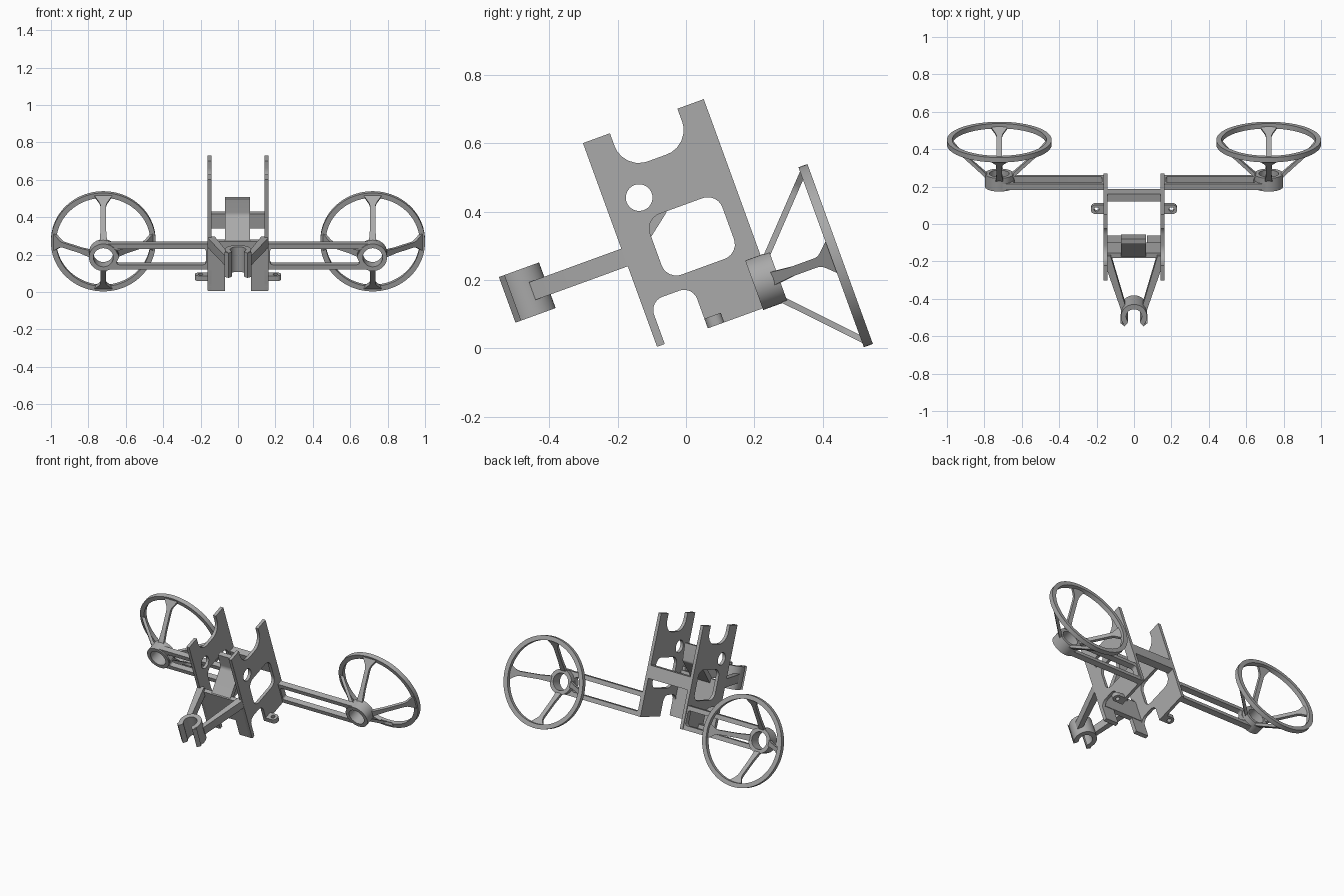
import bpy, bmesh, math
from mathutils import Matrix, Vector

old = bpy.data.objects.get("Cube")
if old:
    bpy.data.objects.remove(old, do_unlink=True)

grey = bpy.data.materials.new("plain_grey")
grey.use_nodes = True
grey.diffuse_color = (0.4, 0.4, 0.4, 1)
grey.node_tree.nodes["Principled BSDF"].inputs["Base Color"].default_value = (0.4, 0.4, 0.4, 1)

# The whole frame leans back by 20 degrees
TILT = Matrix.Rotation(math.radians(20), 4, 'X')


def axes(a, b, origin=(0, 0, 0)):
    """Matrix that draws a profile along directions a and b."""
    a, b = Vector(a).normalized(), Vector(b).normalized()
    m = Matrix((a, b, a.cross(b))).transposed().to_4x4()
    return Matrix.Translation(origin) @ m


def circle(x, y, r, n=40):
    return [(x + r * math.cos(2 * math.pi * i / n), y + r * math.sin(2 * math.pi * i / n)) for i in range(n)]


def rounded(points, steps=6):
    """Polygon with filleted corners; each point is x, y and optional radius."""
    out = []
    for i, p in enumerate(points):
        c = Vector(p[:2])
        r = p[2] if len(p) > 2 else 0
        if not r:
            out.append(tuple(c))
            continue
        d1 = (Vector(points[i - 1][:2]) - c).normalized()
        d2 = (Vector(points[(i + 1) % len(points)][:2]) - c).normalized()
        half = d1.angle(d2) / 2
        s, e = c + d1 * r / math.tan(half), c + d2 * r / math.tan(half)
        o = c + (d1 + d2).normalized() * r / math.sin(half)
        for k in range(steps + 1):
            v = (s - o).lerp(e - o, k / steps).normalized() * r
            out.append(tuple(o + v))
    return out


def box(x0, x1, y0, y1, r=0):
    return rounded([(x0, y0, r), (x1, y0, r), (x1, y1, r), (x0, y1, r)])


def slab(name, loops, thick, matrix):
    """Extrude an outline with holes, centred on its drawing plane."""
    cu = bpy.data.curves.new(name, 'CURVE')
    cu.dimensions, cu.fill_mode, cu.extrude = '2D', 'BOTH', thick / 2
    for loop in loops:
        sp = cu.splines.new('POLY')
        sp.points.add(len(loop) - 1)
        for pt, p in zip(sp.points, loop):
            pt.co = (p[0], p[1], 0, 1)
        sp.use_cyclic_u = True
    tmp = bpy.data.objects.new(name + "_outline", cu)
    bpy.context.collection.objects.link(tmp)
    dg = bpy.context.evaluated_depsgraph_get()
    me = bpy.data.meshes.new_from_object(tmp.evaluated_get(dg))
    bpy.data.objects.remove(tmp, do_unlink=True)
    bm = bmesh.new()
    bm.from_mesh(me)
    bmesh.ops.remove_doubles(bm, verts=bm.verts, dist=1e-5)
    bm.transform(TILT @ matrix)
    bmesh.ops.recalc_face_normals(bm, faces=bm.faces)
    bm.to_mesh(me)
    bm.free()
    me.name = name
    me.materials.clear()
    me.materials.append(grey)
    ob = bpy.data.objects.new(name, me)
    bpy.context.collection.objects.link(ob)
    bpy.ops.object.select_all(action='DESELECT')
    ob.select_set(True)
    bpy.context.view_layer.objects.active = ob
    bpy.ops.object.shade_smooth_by_angle(angle=math.radians(30))
    return ob


X, Y, Z = Vector((1, 0, 0)), Vector((0, 1, 0)), Vector((0, 0, 1))


def side(x):
    return axes(Y, Z, (x, 0, 0))


def front(y, x=0, z=0):
    return axes(X, Z, (x, y, z))


def flat(z):
    return axes(X, Y, (0, 0, z))


# Side plate profile: cradle on top, notch above the foot
plate = rounded([
    (-.078, .667), (.006, .667), (.006, .552, .075), (.216, .552, .075), (.216, .667), (.298, .667),
    (.298, .033), (.08, .033), (.08, .165, .04), (-.054, .165, .04), (-.054, .033, .008), (-.078, .033, .008)])
window = box(.016, .241, .207, .396, .045)

for s, label in ((1, "left"), (-1, "right")):
    slab(label + "_side_plate", [plate, window, circle(.022, .461, .039)], .02, side(s * .153))

    # Foot flange
    slab(label + "_foot", [box(min(s * .07, s * .16), max(s * .07, s * .16), .033, .2)], .024, front(-.066))

    # Drilled lug on the lower edge
    lug = rounded([(s * .15, .08), (s * .23, .08, .022), (s * .23, .131, .022), (s * .15, .131)])
    slab(label + "_lug", [lug, circle(s * .2, .105, .013, 20)], .03, flat(.048))

    # Open twin-rail arm and its hub
    cx, cz = s * .72, .105
    arm = rounded([(s * .145, .033), (s * .793, .033, .07), (s * .793, .18, .07), (s * .145, .18)])
    slot = rounded([(s * .172, .061, .012), (s * .655, .061, .012), (s * .635, .106, .01),
                    (s * .655, .152, .012), (s * .172, .152, .012)])
    slab(label + "_arm", [arm, slot, circle(cx, cz, .053)], .034, front(.275))
    slab(label + "_hub", [circle(cx, cz, .077), circle(cx, cz, .053)], .075, front(.288))

    # Guard ring with four flared struts
    slab(label + "_guard_ring", [circle(cx, cz, .28, 72), circle(cx, cz, .252, 72)], .028, front(.504))
    for k in range(4):
        a = k * math.pi / 2
        out = X * math.cos(a) + Z * math.sin(a)
        tangent = Z * math.cos(a) - X * math.sin(a)
        start = Vector((cx, .31, cz)) + out * .064
        run = Vector((cx, .498, cz)) + out * .262 - start
        n = run.length
        strut = rounded([(-.02, 0), (.02, 0), (.014, n * .3), (.014, n * .8, .06), (.05, n),
                         (-.05, n), (-.014, n * .8, .06), (-.014, n * .3)])
        slab(f"{label}_strut_{k + 1}", [strut], .018, axes(tangent, run, start))

    # Converging bar to the front clip
    bar = [(s * .162, -.06), (s * .162, -.085), (s * .07, -.365), (s * .04, -.365), (s * .125, -.06)]
    slab(label + "_front_bar", [bar], .055, flat(.311))

# Walls joining the side plates
slab("front_wall", [box(-.155, .155, .15, .316)], .027, front(-.0645))
slab("rear_wall", [box(-.155, .155, .27, .35)], .044, front(.276))

# Cranked centre tab rising from the front wall
tab = rounded([(-.07, .29), (-.05, .29), (.085, .395, .02), (.098, .505), (.07, .505), (.064, .415, .03), (-.07, .315)])
slab("centre_tab", [tab], .135, side(-.003))

# C-shaped clip with flared prongs
cy = -.388
arc = [math.radians(-40 + 260 * i / 28) for i in range(29)]
clip = [(.07 * math.cos(a), cy + .07 * math.sin(a)) for a in arc]
clip += [(-.072, -.425), (-.05, -.443), (-.034, -.425)]
clip += [(.042 * math.cos(a), cy + .042 * math.sin(a)) for a in reversed(arc)]
clip += [(.034, -.425), (.05, -.443), (.072, -.425)]
slab("front_clip", [clip], .142, flat(.312))
